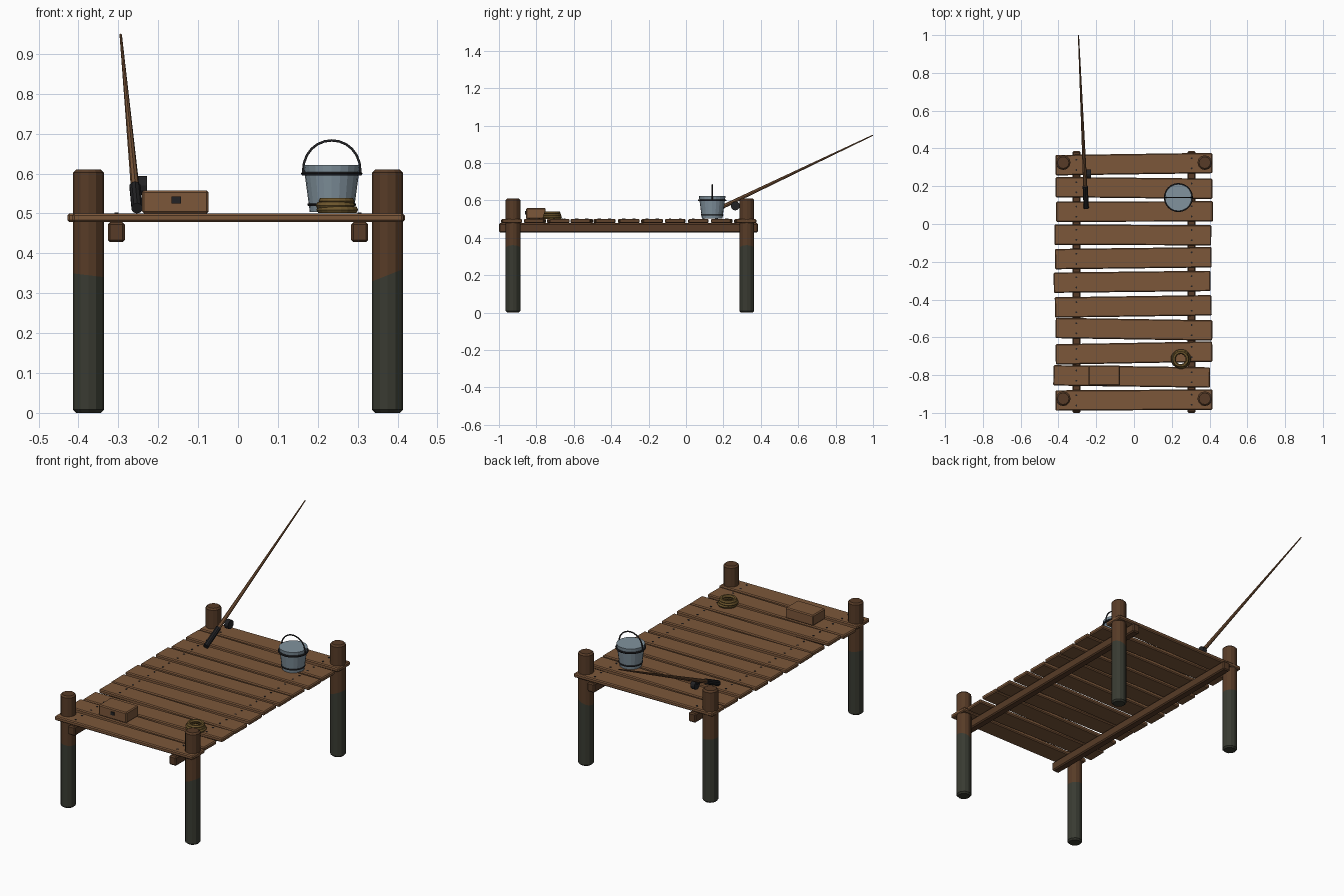
import bpy, bmesh, math
from mathutils import Vector, Matrix

if "Cube" in bpy.data.objects:
    bpy.data.objects.remove(bpy.data.objects["Cube"])


def material(name, r, g, b):
    m = bpy.data.materials.new(name)
    m.use_nodes = True
    m.diffuse_color = (r, g, b, 1)
    m.node_tree.nodes["Principled BSDF"].inputs["Base Color"].default_value = (r, g, b, 1)
    return m


PLANK = material("plank brown", 0.20, 0.095, 0.042)
POST = material("dark wood", 0.095, 0.044, 0.02)
WET = material("wet algae wood", 0.04, 0.043, 0.031)
METAL = material("bucket steel", 0.22, 0.29, 0.34)
IRON = material("black iron", 0.016, 0.016, 0.018)
ROPE = material("rope tan", 0.15, 0.092, 0.025)


def finish(name, bm, *mats):
    mesh = bpy.data.meshes.new(name)
    bm.to_mesh(mesh)
    bm.free()
    for m in mats:
        mesh.materials.append(m)
    ob = bpy.data.objects.new(name, mesh)
    bpy.context.collection.objects.link(ob)
    return ob


def bevel(bm, edges, width):
    bmesh.ops.bevel(bm, geom=edges, offset=width, segments=1, affect='EDGES')


def box(name, centre, size, mat, edge=0.0, turn=0.0):
    bm = bmesh.new()
    bmesh.ops.create_cube(bm, size=1)
    bmesh.ops.scale(bm, vec=size, verts=bm.verts)
    if edge:
        bevel(bm, bm.edges[:], edge)
    bm.transform(Matrix.Translation(centre) @ Matrix.Rotation(turn, 4, 'Z'))
    return finish(name, bm, mat)


def rod(name, a, b, r1, r2, mat, sides=12):
    """Tapered cylinder from point a to point b."""
    a, b = Vector(a), Vector(b)
    bm = bmesh.new()
    bmesh.ops.create_cone(bm, cap_ends=True, segments=sides, radius1=r1, radius2=r2,
                          depth=(b - a).length)
    turn = (b - a).to_track_quat('Z', 'Y').to_matrix().to_4x4()
    bm.transform(Matrix.Translation((a + b) / 2) @ turn)
    return finish(name, bm, mat)


def ring(name, centre, radius, thick, mat, sides=24):
    bpy.ops.mesh.primitive_torus_add(location=centre, major_radius=radius, minor_radius=thick,
                                     major_segments=sides, minor_segments=6)
    ob = bpy.context.object
    ob.name = name
    ob.data.materials.append(mat)
    return ob


# Corner posts with a slanted waterline
for side, x in (("right", -0.375), ("left", 0.375)):
    for end, y in (("front", -0.925), ("back", 0.325)):
        bm = bmesh.new()
        bmesh.ops.create_cone(bm, cap_ends=True, segments=12, radius1=0.039, radius2=0.039,
                              depth=0.61)
        bevel(bm, [e for e in bm.edges if abs(e.verts[0].co.z - e.verts[1].co.z) < 0.01], 0.008)
        bm.transform(Matrix.Translation((x, y, 0.305)))
        slope = -0.4 if x > 0 else 0.12
        bmesh.ops.bisect_plane(bm, geom=bm.verts[:] + bm.edges[:] + bm.faces[:],
                               plane_co=(x, y, 0.345), plane_no=(slope, 0, 1))
        for f in bm.faces:
            c = f.calc_center_median()
            f.material_index = int(c.z - 0.345 + slope * (c.x - x) < 0)
        finish(f"{end}_{side}_post", bm, POST, WET)

    # Long beam under the planks
    box(f"{side}_beam", (math.copysign(0.305, x), -0.307, 0.453), (0.043, 1.385, 0.05),
        POST, 0.006)

# Deck planks: centre x, centre y, tilt
planks = [(0, 0.317, 0.014), (0, 0.191, -0.011), (0.003, 0.066, 0.002), (-0.006, -0.058, -0.003),
          (-0.004, -0.181, 0.012), (-0.01, -0.306, 0.011), (-0.004, -0.436, 0.014),
          (0, -0.557, -0.016), (0, -0.683, 0.018), (-0.012, -0.807, -0.014), (0, -0.932, 0.006)]
for i, (x, y, tilt) in enumerate(planks):
    box(f"plank_{i + 1}", (x, y, 0.489), (0.83, 0.108, 0.022), PLANK, 0.005, tilt)
    for nx in (-0.305, 0.305):
        for dy in (-0.027, 0.027):
            ny = y + dy + tilt * nx
            rod("nail", (nx, ny, 0.496), (nx, ny, 0.502), 0.005, 0.005, IRON, 8)

# Bucket with hoops and bail handle
bx, by = 0.235, 0.14
rod("bucket", (bx, by, 0.503), (bx, by, 0.622), 0.055, 0.071, METAL, 20)
ring("bucket_upper_hoop", (bx, by, 0.6), 0.072, 0.005, IRON)
ring("bucket_lower_hoop", (bx, by, 0.522), 0.0575, 0.004, IRON)
curve = bpy.data.curves.new("bucket_handle", 'CURVE')
curve.dimensions = '3D'
curve.bevel_depth = 0.0035
curve.bevel_resolution = 1
spline = curve.splines.new('POLY')
spline.points.add(12)
for i, p in enumerate(spline.points):
    t = math.pi * i / 12
    p.co = (bx + 0.072 * math.cos(t), by, 0.603 + 0.08 * math.sin(t) ** 0.9, 1)
curve.materials.append(IRON)
bpy.context.collection.objects.link(bpy.data.objects.new("bucket_handle", curve))

# Tackle box and latch
box("tackle_box", (-0.157, -0.803, 0.529), (0.167, 0.106, 0.058), PLANK, 0.005)
box("tackle_box_latch", (-0.155, -0.857, 0.534), (0.023, 0.008, 0.017), IRON)

# Coiled rope
for i, (r, dx) in enumerate(((0.043, 0.003), (0.04, -0.002), (0.036, 0.001))):
    ring(f"rope_coil_{i + 1}", (0.246 + dx, -0.715, 0.509 + i * 0.011), r, 0.0095, ROPE, 18)

# Fishing rod, grip and reel
base, tip = Vector((-0.253, 0.085, 0.513)), Vector((-0.294, 0.999, 0.948))
rod("fishing_rod", base.lerp(tip, 0.05), tip, 0.0115, 0.003, PLANK, 8)
rod("rod_grip", base, base.lerp(tip, 0.125), 0.0145, 0.0145, IRON, 10)
rod("reel", (-0.252, 0.264, 0.57), (-0.228, 0.264, 0.57), 0.024, 0.024, IRON, 12)
rod("reel_stem", base.lerp(tip, 0.19), (-0.245, 0.264, 0.57), 0.006, 0.006, IRON, 8)
